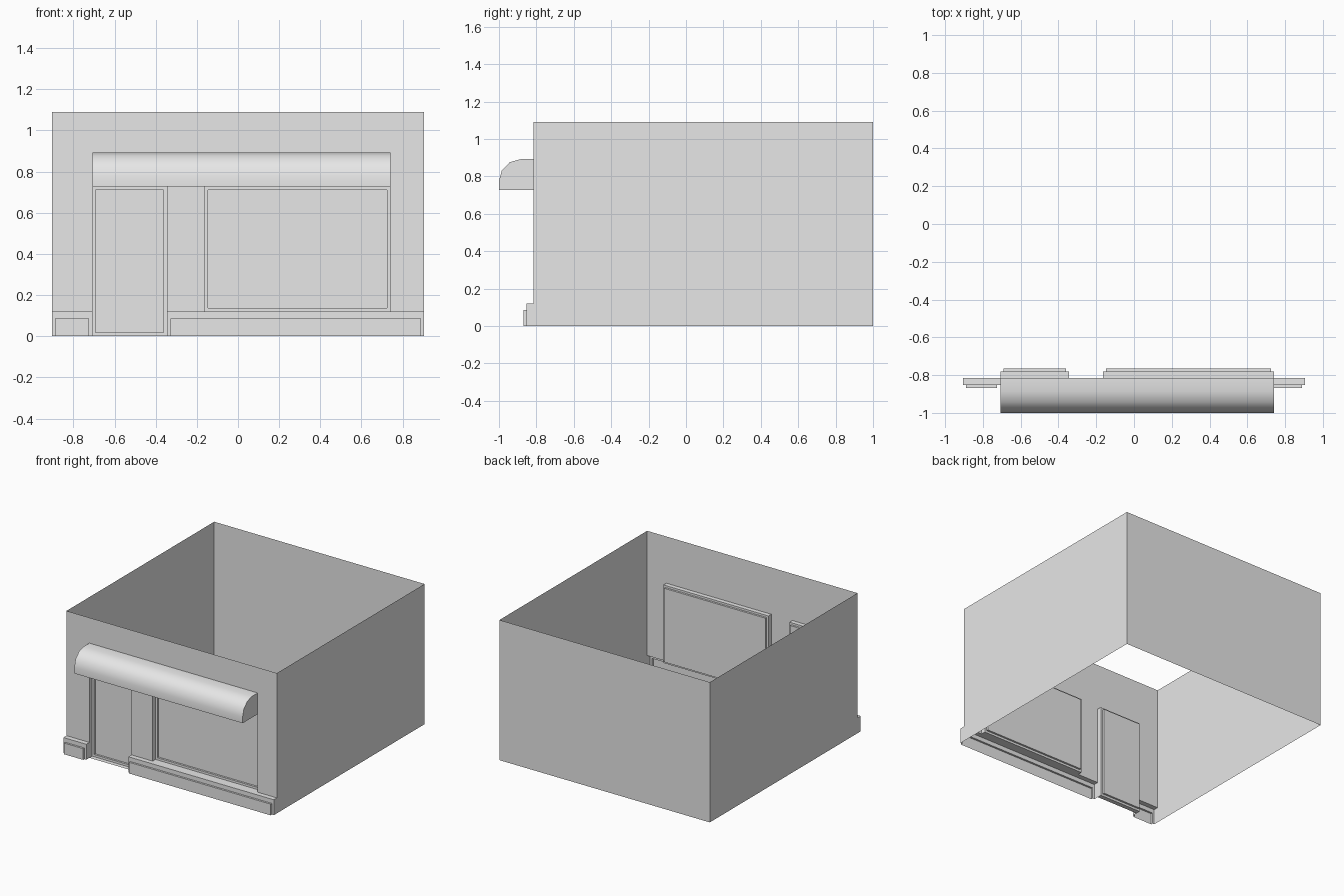
import bpy, bmesh

cube = bpy.data.objects.get("Cube")
if cube:
    bpy.data.objects.remove(cube)

grey = bpy.data.materials.new("plain grey")
grey.use_nodes = True
grey.diffuse_color = (0.8, 0.8, 0.8, 1)
grey.node_tree.nodes["Principled BSDF"].inputs["Base Color"].default_value = (0.8, 0.8, 0.8, 1)

HALF, TOP, FRONT, BACK = 0.905, 1.09, -0.815, 1.0
DOOR_L, DOOR_R, WIN_L, WIN_R = -0.708, -0.345, -0.163, 0.74
PLINTH, HEAD = 0.12, 0.727


def finish(name, bm, merge=True):
    if merge:
        bmesh.ops.remove_doubles(bm, verts=bm.verts, dist=0.0001)
    mesh = bpy.data.meshes.new(name)
    bm.to_mesh(mesh)
    bm.free()
    mesh.materials.append(grey)
    obj = bpy.data.objects.new(name, mesh)
    bpy.context.collection.objects.link(obj)
    return obj


def stepped_panel(name, x0, x1, z0, z1, loops, open_bottom=False):
    """Open box of rectangular loops (y, side margin, top margin, bottom margin)."""
    bm = bmesh.new()
    rings = []
    for y, side, top, bottom in loops:
        a, b, c, d = x0 + side, x1 - side, z0 + bottom, z1 - top
        rings.append([bm.verts.new(p) for p in ((a, y, c), (b, y, c), (b, y, d), (a, y, d))])
    for near, far in zip(rings, rings[1:]):
        for i in range(1 if open_bottom else 0, 4):
            j = (i + 1) % 4
            bm.faces.new((near[i], near[j], far[j], far[i]))
    bm.faces.new(rings[-1])
    return finish(name, bm, merge=False)


# Side and back walls: thin shell, open above, below and at the front
bm = bmesh.new()
bmesh.ops.create_cube(bm, size=1)
bm.normal_update()
bmesh.ops.delete(bm, geom=[f for f in bm.faces if abs(f.normal.z) > 0.5 or f.normal.y < -0.5],
                 context='FACES')
for v in bm.verts:
    v.co = (v.co.x * 2 * HALF, BACK if v.co.y > 0 else FRONT, TOP if v.co.z > 0 else 0)
finish("side_and_back_walls", bm)

# Front wall sheet with door and window openings
bm = bmesh.new()
for x0, x1, z0, z1 in ((-HALF, DOOR_L, PLINTH, HEAD), (DOOR_R, WIN_L, PLINTH, HEAD),
                       (WIN_R, HALF, PLINTH, HEAD), (-HALF, HALF, HEAD, TOP)):
    corners = ((x0, z0), (x1, z0), (x1, z1), (x0, z1))
    bm.faces.new([bm.verts.new((x, FRONT, z)) for x, z in corners])
finish("front_wall", bm)

# Recessed door and window, each with a slim frame around a deeper pane
recess = [(FRONT, 0, 0, 0), (-0.78, 0, 0, 0), (-0.78, 0.016, 0.016, 0.017),
          (-0.765, 0.016, 0.016, 0.017)]
stepped_panel("door", DOOR_L, DOOR_R, 0, HEAD, recess)
stepped_panel("window", WIN_L, WIN_R, PLINTH, HEAD, recess)

# Hollow stepped plinths either side of the door
step = [(FRONT, 0, 0, 0), (-0.853, 0, 0, 0), (-0.853, 0.016, 0.033, 0), (-0.868, 0.016, 0.033, 0)]
stepped_panel("plinth_right", -HALF, DOOR_L, 0, PLINTH, step, True)
stepped_panel("plinth_left", DOOR_R, HALF, 0, PLINTH, step, True)

# Rounded awning
profile = [(FRONT, HEAD), (-1, HEAD), (-1, 0.775), (-0.985, 0.832), (-0.942, 0.876),
           (-0.885, 0.892), (FRONT, 0.892)]
bm = bmesh.new()
cap = bm.faces.new([bm.verts.new((DOOR_L, y, z)) for y, z in profile])
ext = bmesh.ops.extrude_face_region(bm, geom=[cap], use_keep_orig=True)
moved = [g for g in ext["geom"] if isinstance(g, bmesh.types.BMVert)]
bmesh.ops.translate(bm, verts=moved, vec=(WIN_R - DOOR_L, 0, 0))
bmesh.ops.recalc_face_normals(bm, faces=bm.faces)
awning = finish("awning", bm)
bpy.ops.object.select_all(action='DESELECT')
awning.select_set(True)
bpy.context.view_layer.objects.active = awning
bpy.ops.object.shade_smooth_by_angle(angle=0.7)
